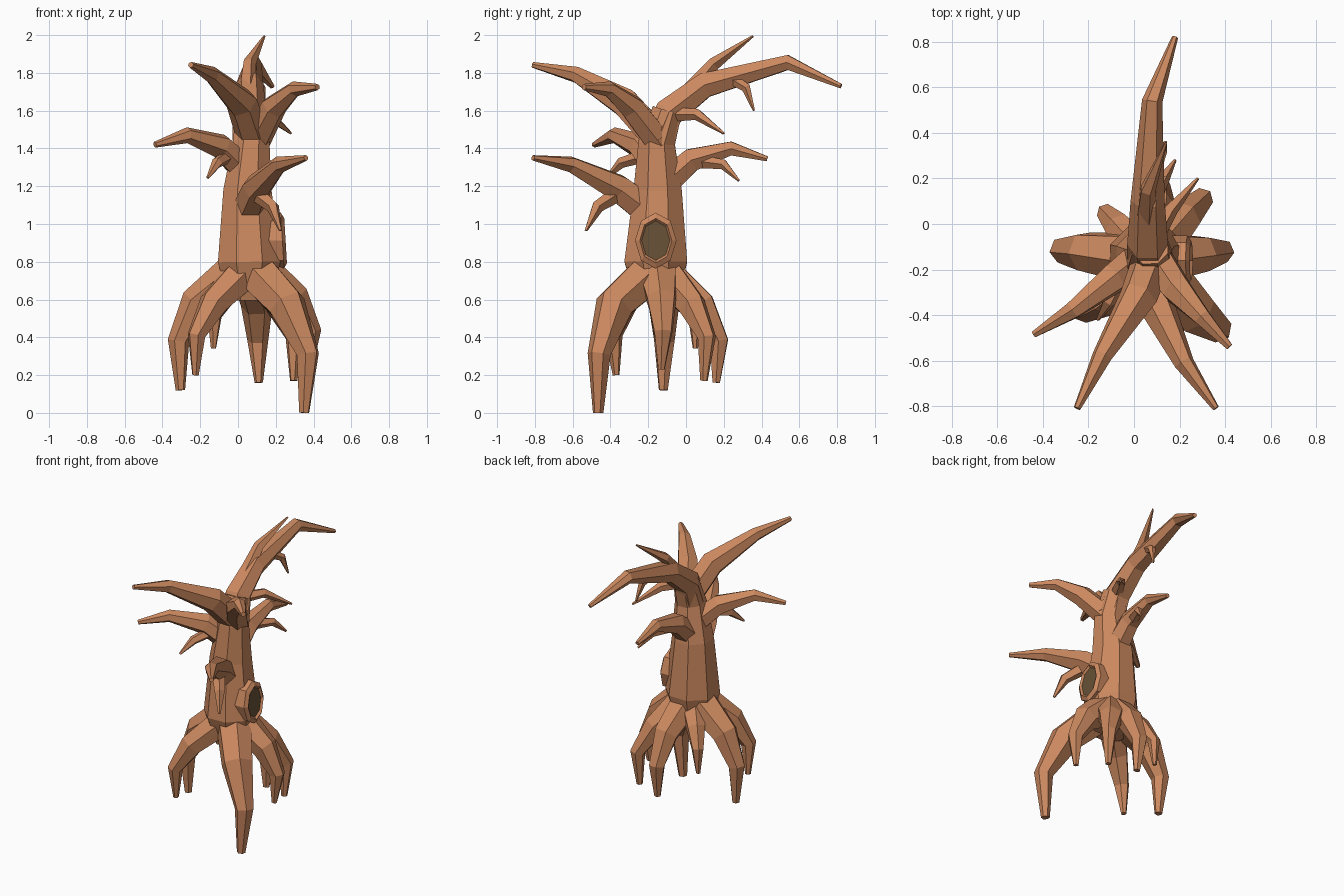
import bpy, bmesh, math
from mathutils import Vector


def material(name, rgb):
    m = bpy.data.materials.new(name)
    m.diffuse_color = (*rgb, 1)
    return m


BARK = material("bark brown", (0.60, 0.25, 0.115))
DARK = material("hollow dark brown", (0.135, 0.082, 0.036))


def finish(name, bm, mats):
    bmesh.ops.recalc_face_normals(bm, faces=bm.faces)
    me = bpy.data.meshes.new(name)
    bm.to_mesh(me)
    bm.free()
    for m in mats:
        me.materials.append(m)
    ob = bpy.data.objects.new(name, me)
    bpy.context.collection.objects.link(ob)
    return ob


def limb(name, path, sides=6, turn=0.0):
    """Faceted tapering tube through (x, y, z, radius) points."""
    pts = [Vector(p[:3]) for p in path]
    bm = bmesh.new()
    rings = []
    side = None
    for i, p in enumerate(pts):
        d = (pts[min(i + 1, len(pts) - 1)] - pts[max(i - 1, 0)]).normalized()
        if side is None:
            side = Vector((1, 0, 0)) if abs(d.x) < 0.8 else Vector((0, 1, 0))
        side = (side - d * side.dot(d)).normalized()
        up = d.cross(side)
        ring = []
        for k in range(sides):
            a = turn + 2 * math.pi * k / sides
            ring.append(bm.verts.new(p + (side * math.cos(a) + up * math.sin(a)) * path[i][3]))
        rings.append(ring)
    for a, b in zip(rings, rings[1:]):
        for k in range(sides):
            j = (k + 1) % sides
            bm.faces.new((a[k], a[j], b[j], b[k]))
    bm.faces.new(rings[0])
    bm.faces.new(rings[-1])
    return finish(name, bm, [BARK])


# Trunk, leaning back at the top into the long rear bough
limb("trunk", [(0.06, -0.15, 0.60, 0.12), (0.06, -0.16, 0.80, 0.18),
               (0.05, -0.15, 1.18, 0.138), (0.07, -0.155, 1.43, 0.105),
               (0.07, -0.10, 1.60, 0.085)], 8, math.pi / 8)
limb("rear_bough", [(0.07, -0.15, 1.45, 0.10), (0.06, -0.09, 1.59, 0.09),
                    (0.06, 0.10, 1.735, 0.075), (0.08, 0.54, 1.855, 0.045),
                    (0.18, 0.82, 1.73, 0.014)])

# Large boughs
limb("upper_left_bough", [(0.09, -0.13, 1.43, 0.09), (0.02, -0.32, 1.64, 0.085),
                          (-0.14, -0.58, 1.79, 0.045), (-0.25, -0.81, 1.842, 0.016)])
limb("upper_right_bough", [(0.09, -0.14, 1.43, 0.08), (0.19, -0.29, 1.62, 0.07),
                           (0.30, -0.41, 1.715, 0.042), (0.42, -0.54, 1.725, 0.017)])
limb("lower_right_bough", [(0.05, -0.20, 1.07, 0.09), (0.10, -0.36, 1.19, 0.08),
                           (0.22, -0.61, 1.315, 0.045), (0.36, -0.81, 1.35, 0.015)])
limb("lower_left_bough", [(0.05, -0.13, 1.27, 0.08), (-0.09, -0.24, 1.41, 0.07),
                          (-0.27, -0.38, 1.47, 0.042), (-0.44, -0.485, 1.42, 0.016)])
limb("lower_rear_bough", [(0.05, -0.13, 1.20, 0.085), (0.06, 0.03, 1.34, 0.07),
                          (0.07, 0.24, 1.40, 0.042), (0.08, 0.43, 1.345, 0.015)])

# Thin twigs
limb("crown_twig", [(0.05, 0.02, 1.70, 0.05), (0.06, 0.15, 1.85, 0.036),
                    (0.14, 0.355, 1.995, 0.006)], 5)
limb("drooping_twig", [(0.08, 0.22, 1.78, 0.034), (0.12, 0.32, 1.72, 0.026),
                       (0.14, 0.36, 1.60, 0.006)], 5)
limb("trunk_twig", [(0.08, -0.08, 1.58, 0.042), (0.16, 0.06, 1.58, 0.032),
                    (0.28, 0.20, 1.48, 0.007)], 5)
limb("rear_twig", [(0.07, 0.08, 1.33, 0.038), (0.13, 0.20, 1.315, 0.028),
                   (0.18, 0.28, 1.23, 0.007)], 5)
limb("left_twig", [(-0.05, -0.22, 1.36, 0.036), (-0.11, -0.34, 1.325, 0.03),
                   (-0.16, -0.42, 1.245, 0.008)], 5)
limb("right_twig", [(0.10, -0.36, 1.16, 0.045), (0.185, -0.47, 1.09, 0.035),
                    (0.225, -0.53, 0.965, 0.008)], 5)

# Arching roots: shoulder, elbow, shin and foot
ROOTS = {
    "front_right_root": [(0.09, -0.18, 0.75, 0.12), (0.26, -0.38, 0.57, 0.105),
                         (0.37, -0.46, 0.31, 0.062), (0.35, -0.465, 0.0, 0.028)],
    "front_left_root": [(0.03, -0.20, 0.74, 0.10), (-0.13, -0.33, 0.58, 0.08),
                        (-0.22, -0.385, 0.41, 0.05), (-0.225, -0.37, 0.20, 0.018)],
    "left_root": [(0.01, -0.15, 0.75, 0.12), (-0.22, -0.12, 0.58, 0.09),
                  (-0.315, -0.115, 0.38, 0.058), (-0.305, -0.12, 0.12, 0.025)],
    "rear_left_root": [(0.03, -0.12, 0.73, 0.09), (-0.07, -0.01, 0.62, 0.065),
                       (-0.125, 0.05, 0.51, 0.04), (-0.13, 0.05, 0.34, 0.014)],
    "rear_root": [(0.07, -0.12, 0.74, 0.11), (0.10, 0.08, 0.57, 0.085),
                  (0.105, 0.175, 0.38, 0.055), (0.11, 0.16, 0.16, 0.022)],
    "rear_right_root": [(0.09, -0.12, 0.74, 0.11), (0.22, 0.03, 0.57, 0.08),
                        (0.30, 0.11, 0.40, 0.05), (0.295, 0.095, 0.17, 0.02)],
    "right_root": [(0.10, -0.15, 0.75, 0.12), (0.30, -0.13, 0.60, 0.085),
                   (0.39, -0.12, 0.43, 0.052), (0.375, -0.13, 0.23, 0.018)],
}
for root_name, path in ROOTS.items():
    limb(root_name, path)

# Knot hole: raised bark rim with a dark recessed face
bm = bmesh.new()
rings = []
for x, ry, rz in ((0.10, 0.11, 0.145), (0.235, 0.11, 0.148),
                  (0.252, 0.085, 0.118), (0.238, 0.075, 0.105)):
    rings.append([bm.verts.new((x - 0.06 * math.sin(a) * rz, -0.16 + ry * math.cos(a),
                                0.912 + rz * math.sin(a)))
                  for a in (2 * math.pi * k / 8 for k in range(8))])
for a, b in zip(rings, rings[1:]):
    for k in range(8):
        j = (k + 1) % 8
        bm.faces.new((a[k], a[j], b[j], b[k]))
bm.faces.new(rings[0])
bm.faces.new(rings[-1]).material_index = 1
finish("knot_hole", bm, [BARK, DARK])
